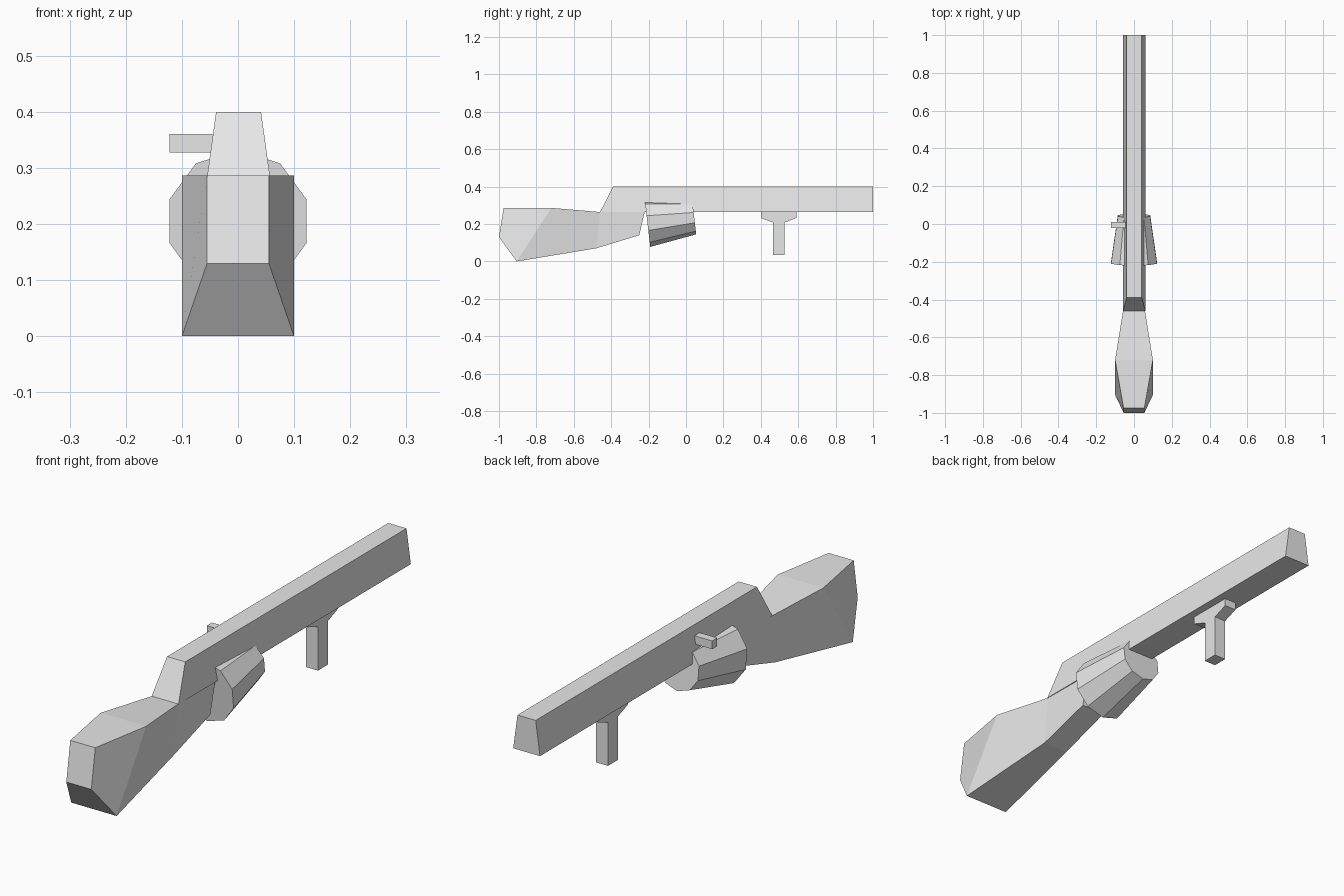
import bpy, bmesh, math
from mathutils import Vector

if "Cube" in bpy.data.objects:
    bpy.data.objects.remove(bpy.data.objects["Cube"])

grey = bpy.data.materials.new("light grey")
grey.diffuse_color = (0.8, 0.8, 0.8, 1)
grey.use_nodes = True
grey.node_tree.nodes["Principled BSDF"].inputs["Base Color"].default_value = grey.diffuse_color


def loft(name, rings):
    """Skin a closed solid through rings with equal point counts."""
    bm = bmesh.new()
    loops = [[bm.verts.new(p) for p in ring] for ring in rings]
    n = len(loops[0])
    for a, b in zip(loops, loops[1:]):
        for i in range(n):
            j = (i + 1) % n
            bm.faces.new((a[i], a[j], b[j], b[i]))
    bm.faces.new(loops[0][::-1])
    bm.faces.new(loops[-1])
    bmesh.ops.recalc_face_normals(bm, faces=bm.faces)
    mesh = bpy.data.meshes.new(name)
    bm.to_mesh(mesh)
    bm.free()
    mesh.materials.append(grey)
    ob = bpy.data.objects.new(name, mesh)
    bpy.context.collection.objects.link(ob)
    return ob


def section(bottom, top, half_bottom, half_top, cx=0.0):
    """Four-cornered ring; bottom and top are (y, z)."""
    return [(cx - half_bottom, *bottom), (cx + half_bottom, *bottom),
            (cx + half_top, *top), (cx - half_top, *top)]


# Long barrel body with a sloped rear end
loft("barrel_body", [
    section((-0.46, 0.263), (-0.39, 0.40), 0.059, 0.040, 0.001),
    section((1.0, 0.263), (1.0, 0.40), 0.059, 0.040, 0.001)])

# Stock, widest near the rear and tapering forward
loft("stock", [
    section((-1.0, 0.13), (-0.975, 0.286), 0.055, 0.055),
    section((-0.905, 0.0), (-0.72, 0.286), 0.10, 0.10),
    section((-0.48, 0.07), (-0.46, 0.264), 0.056, 0.058),
    section((-0.25, 0.14), (-0.22, 0.268), 0.053, 0.055)])

# Tapered ten-sided drum, tilted nose up
back, front = Vector((0, -0.206, 0.205)), Vector((0, 0.044, 0.234))
axis = (front - back).normalized()
side = Vector((1, 0, 0))
up = side.cross(axis)
angles = [math.radians(18 + 36 * i) for i in range(10)]
loft("drum", [[c + r * (side * math.cos(a) + up * math.sin(a)) for a in angles]
              for c, r in ((back, 0.128), (front, 0.090))])

# Side handle on the left
loft("side_handle", [
    section((-0.022, 0.327), (-0.022, 0.36), 0.046, 0.046, -0.076),
    section((0.010, 0.327), (0.010, 0.36), 0.046, 0.046, -0.076)])

# Front grip: mounting plate flowing into a post
profile = [(0.40, 0.27), (0.40, 0.232), (0.465, 0.208), (0.465, 0.035),
           (0.527, 0.035), (0.527, 0.208), (0.59, 0.232), (0.59, 0.27)]
loft("front_grip", [[(x, y, z) for y, z in profile] for x in (-0.026, 0.026)])
